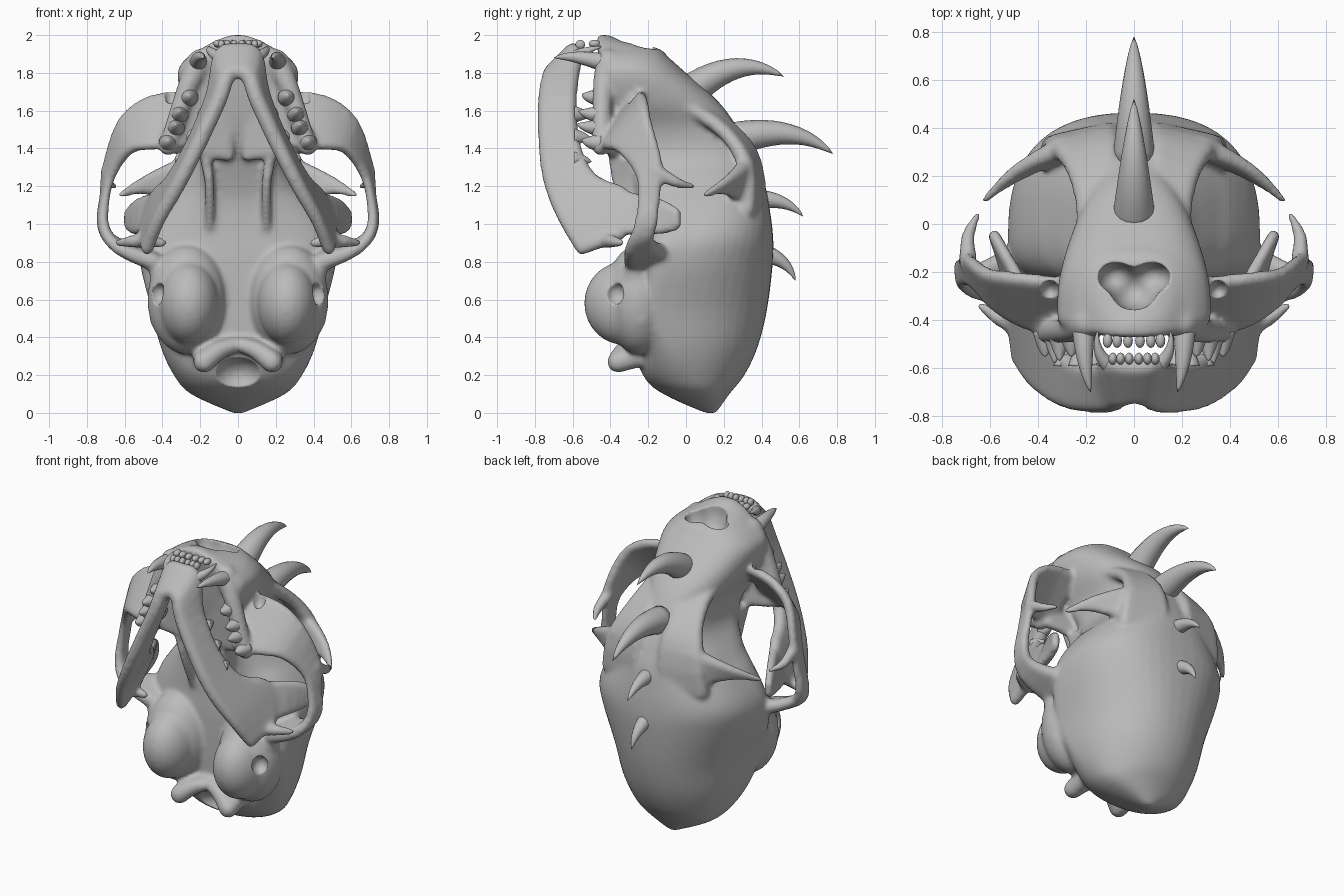
import bpy, bmesh
from math import cos, sin, tau
from mathutils import Vector, Matrix

default = bpy.data.objects.get("Cube")
if default:
    bpy.data.objects.remove(default, do_unlink=True)

bone = bpy.data.materials.new("bone grey")
bone.use_nodes = True
bone.diffuse_color = (.5, .5, .5, 1)
bone.node_tree.nodes["Principled BSDF"].inputs["Base Color"].default_value = (.5, .5, .5, 1)

# Directions of a small ball, used to round the hulls
ball = bmesh.new()
bmesh.ops.create_icosphere(ball, subdivisions=2, radius=1)
DIRECTIONS = [v.co.copy() for v in ball.verts]
ball.free()


def add_object(name, bm):
    bmesh.ops.recalc_face_normals(bm, faces=bm.faces[:])
    for face in bm.faces:
        face.smooth = True
    mesh = bpy.data.meshes.new(name)
    bm.to_mesh(mesh)
    bm.free()
    mesh.materials.append(bone)
    obj = bpy.data.objects.new(name, mesh)
    bpy.context.collection.objects.link(obj)
    return obj


def flowing(rows, steps):
    """Rows of numbers with smoothly curved in-between rows added."""
    padded = [rows[0], *rows, rows[-1]]
    result = []
    for window in zip(padded, padded[1:], padded[2:], padded[3:]):
        for i in range(steps):
            t = i / steps
            blend = t * t * (3 - 2 * t)
            leave, arrive = t * (1 - t) ** 2 / 2, t * t * (1 - t) / 2
            result.append(tuple(a + (b - a) * blend + (b - before) * leave - (after - a) * arrive
                                for before, a, b, after in zip(*window)))
    return result + [rows[-1]]


def strap(bm, bars):
    """Rounded curving plate through bars (end a, end b, radius), on both sides."""
    rows = flowing([(*a, *b, r) for a, b, r in bars], 3)
    for side in (1, -1):
        for pair in zip(rows, rows[1:]):
            part = bmesh.new()
            for row in pair:
                for x, y, z in {row[:3], row[3:6]}:
                    for d in DIRECTIONS:
                        part.verts.new(Vector((x * side, y, z)) + d * row[6])
            result = bmesh.ops.convex_hull(part, input=part.verts[:])
            spare = {v for key in ("geom_interior", "geom_unused")
                     for v in result[key] if isinstance(v, bmesh.types.BMVert)}
            bmesh.ops.delete(part, geom=list(spare), context='VERTS')
            bmesh.ops.recalc_face_normals(part, faces=part.faces[:])
            mesh = bpy.data.meshes.new("part")
            part.to_mesh(mesh)
            part.free()
            bm.from_mesh(mesh)
            bpy.data.meshes.remove(mesh)


def rod(bm, *points):
    """Round tapering limb through (x, y, z, radius) points."""
    strap(bm, [(p[:3], p[:3], p[3]) for p in points])


def blob(bm, centre, radii):
    """Ellipsoid, mirrored when it is off the centre line."""
    for side in ((1, -1) if centre[0] else (1,)):
        place = Matrix.Translation((centre[0] * side, centre[1], centre[2]))
        bmesh.ops.create_uvsphere(bm, u_segments=24, v_segments=16, radius=1,
                                  matrix=place @ Matrix.Diagonal((*radii, 1)))


def spike(bm, base, bend, tip, radius, sides=16, steps=12):
    """Curved tapering horn or tooth."""
    base, bend, tip = Vector(base), Vector(bend), Vector(tip)
    rings = []
    for i in range(steps):
        t = i / steps
        centre = base.lerp(bend, t).lerp(bend.lerp(tip, t), t)
        turn = (bend.lerp(tip, t) - base.lerp(bend, t)).to_track_quat('Z', 'Y')
        r = radius * (1 - t) ** .75
        rings.append([bm.verts.new(centre + turn @ Vector(
            (r * cos(tau * k / sides), r * sin(tau * k / sides), 0))) for k in range(sides)])
    skin(bm, rings)
    end = bm.verts.new(tip)
    for k in range(sides):
        bm.faces.new((rings[-1][k - 1], rings[-1][k], end))
    bm.faces.new(rings[0])


def skin(bm, rings):
    for low, high in zip(rings, rings[1:]):
        for k in range(len(low)):
            bm.faces.new((low[k - 1], low[k], high[k], high[k - 1]))


def fuse(obj, cutter=None):
    """Melt overlapping parts into one smooth surface and cut the openings."""
    remesh = obj.modifiers.new("fuse", 'REMESH')
    remesh.mode = 'VOXEL'
    remesh.voxel_size = .014
    if cutter:
        cut = obj.modifiers.new("openings", 'BOOLEAN')
        cut.operation = 'DIFFERENCE'
        cut.solver = 'EXACT'
        cut.object = cutter
    soften = obj.modifiers.new("soften", 'SMOOTH')
    soften.factor = .5
    soften.iterations = 8
    graph = bpy.context.evaluated_depsgraph_get()
    mesh = bpy.data.meshes.new_from_object(obj.evaluated_get(graph))
    obj.modifiers.clear()
    obj.data = mesh
    for face in mesh.polygons:
        face.use_smooth = True
    if cutter:
        bpy.data.objects.remove(cutter, do_unlink=True)


# Cranium and snout: height, back y, front y, half width, y of widest point, back and front bluntness
SECTIONS = [
    (0, .16, .1, .03, .14, 1, 1), (.1, .23, -.12, .25, .07, 1, .9), (.2, .31, -.24, .34, 0, 1, .9),
    (.35, .38, -.27, .41, -.08, .95, .9), (.55, .43, -.28, .46, -.15, .9, .8),
    (.8, .46, -.28, .52, -.08, .85, .7), (.95, .46, -.27, .51, 0, .8, .65),
    (1.1, .44, -.27, .42, .05, .8, .65), (1.2, .42, -.29, .33, .05, .8, .65),
    (1.35, .36, -.34, .22, -.1, .8, .6), (1.5, .28, -.4, .22, -.25, .8, .5),
    (1.65, .17, -.43, .29, -.33, .8, .5), (1.8, 0, -.45, .32, -.36, .8, .5),
    (1.88, -.09, -.46, .27, -.36, .75, .5), (1.93, -.15, -.47, .19, -.38, .7, .5),
    (1.97, -.34, -.47, .12, -.42, .8, .5), (2, -.4, -.47, .04, -.44, 1, .8)]
skull = bmesh.new()
rings = []
for z, back, front, width, middle, back_power, front_power in flowing(SECTIONS, 4):
    ring = []
    for k in range(48):
        c, s = cos(tau * k / 48), sin(tau * k / 48)
        power, reach = (back_power, back) if s > 0 else (front_power, front)
        x = width * abs(c) ** power * (1 if c > 0 else -1)
        ring.append(skull.verts.new((x, middle + (reach - middle) * abs(s) ** power, z)))
    rings.append(ring)
skin(skull, rings)
skull.faces.new(rings[0])
skull.faces.new(rings[-1])

# Cheek arches with their spurs
strap(skull, [((.28, -.25, 1.68), (.3, -.44, 1.43), .03),
              ((.47, -.23, 1.65), (.45, -.41, 1.42), .03),
              ((.61, -.21, 1.54), (.57, -.34, 1.4), .03),
              ((.69, -.15, 1.32), (.66, -.25, 1.28), .027),
              ((.71, -.16, 1.15), (.7, -.23, 1.15), .025),
              ((.72, -.18, 1), (.71, -.25, .98), .03),
              ((.65, -.2, .9), (.63, -.29, .87), .035),
              ((.44, -.1, .83), (.45, -.28, .8), .05)])
rod(skull, (.69, -.16, 1.28, .04), (.69, -.05, 1.22, .03), (.65, .04, 1.2, .014))
# Brows and their spurs
strap(skull, [((.27, -.22, 1.68), (.2, -.22, 1.68), .03),
              ((.2, .02, 1.61), (.1, .04, 1.63), .04),
              ((.24, .22, 1.47), (.1, .26, 1.48), .04),
              ((.31, .32, 1.29), (.1, .36, 1.32), .045),
              ((.34, .32, 1.08), (.1, .38, 1.1), .05)])
strap(skull, [((.28, .32, 1.31), (.3, .3, 1.15), .05),
              ((.42, .26, 1.26), (.4, .25, 1.17), .035),
              ((.53, .19, 1.21), (.52, .18, 1.18), .025),
              ((.62, .1, 1.16), (.62, .1, 1.15), .014)])
# Tooth-bearing ridges, palate and its rear wings
rod(skull, (.2, -.41, 1.86, .07), (.27, -.44, 1.72, .055), (.37, -.45, 1.41, .05))
strap(skull, [((.05, -.39, 1.72), (.26, -.42, 1.7), .03),
              ((.05, -.37, 1.36), (.34, -.41, 1.4), .03)])
strap(skull, [((.17, -.25, 1.34), (.17, -.38, 1.34), .03),
              ((.15, -.25, 1.2), (.15, -.36, 1.2), .025),
              ((.15, -.22, .98), (.15, -.26, .98), .025)])
# Ear bulges blending into the base, and neck joints
blob(skull, (.26, -.33, .58), (.16, .21, .22))
blob(skull, (.27, -.25, .6), (.21, .18, .29))
rod(skull, (.4, -.27, .74, .07), (.4, -.24, .5, .07))
strap(skull, [((.18, -.25, .3), (.18, -.36, .27), .06),
              ((.1, -.25, .35), (.1, -.33, .33), .05),
              ((.01, -.25, .37), (.01, -.3, .36), .04)])

# Openings: nose, spinal hole, ears, cheek holes
cutter = bmesh.new()
blob(cutter, (.075, -.22, 1.95), (.08, .065, .13))
blob(cutter, (0, -.27, 1.96), (.1, .09, .15))
blob(cutter, (0, -.3, .19), (.14, .14, .11))
blob(cutter, (.42, -.37, .63), (.05, .06, .06))
blob(cutter, (.35, -.28, 1.7), (.045, .05, .08))
cutter = add_object("opening_cutter", cutter)
cutter.hide_render = True
fuse(cutter)
fuse(add_object("skull", skull), cutter)

# Lower jaw with hinge and rear blades
jaw = bmesh.new()
strap(jaw, [((.01, -.6, 1.92), (.01, -.71, 1.81), .04),
            ((.09, -.59, 1.89), (.06, -.72, 1.78), .045),
            ((.13, -.62, 1.68), (.1, -.74, 1.66), .045),
            ((.24, -.6, 1.42), (.22, -.74, 1.4), .042),
            ((.35, -.5, 1.23), (.32, -.71, 1.2), .04),
            ((.44, -.31, 1.14), (.42, -.64, 1.02), .035),
            ((.5, -.36, .94), (.48, -.55, .87), .035)])
strap(jaw, [((.44, -.3, 1.14), (.5, -.32, .97), .03),
            ((.53, -.14, 1.11), (.55, -.14, .97), .027),
            ((.58, -.05, 1.06), (.58, -.05, .99), .025)])
rod(jaw, (.4, -.42, .9, .025), (.52, -.41, .91, .04), (.64, -.34, .9, .018))
fuse(add_object("lower_jaw", jaw))

# Row of horns along the back
horns = bmesh.new()
spike(horns, (0, .02, 1.7), (0, .28, 1.91), (0, .52, 1.78), .09)
spike(horns, (0, .26, 1.45), (0, .58, 1.54), (0, .78, 1.37), .09)
spike(horns, (0, .4, 1.13), (0, .54, 1.13), (0, .62, 1.04), .05)
spike(horns, (0, .42, .84), (0, .54, .81), (0, .58, .7), .05)
add_object("horns", horns)

# Fangs, cheek teeth and front teeth
teeth = bmesh.new()
for side in (1, -1):
    spike(teeth, (side * .21, -.42, 1.85), (side * .21, -.6, 1.9), (side * .18, -.7, 1.88), .05)
    spike(teeth, (side * .09, -.6, 1.88), (side * .17, -.54, 1.92), (side * .15, -.44, 1.94), .035)
    for x, z, tip in ((.26, 1.67, -.55), (.31, 1.58, -.57), (.33, 1.51, -.58), (.37, 1.43, -.55)):
        spike(teeth, (side * x, -.45, z), (side * x, -.53, z), (side * x, tip, z + .02), .05)
    for i in range(3):
        x, z = .17 + i * .06, 1.58 - i * .12
        spike(teeth, (side * x, -.59, z), (side * x, -.54, z), (side * x, -.5, z - .01), .045)
for x in (.025, .07, .11):
    blob(teeth, (x, -.485, 1.955), (.02, .03, .02))
    blob(teeth, (x * .8, -.56, 1.95), (.018, .025, .025))
add_object("teeth", teeth)
